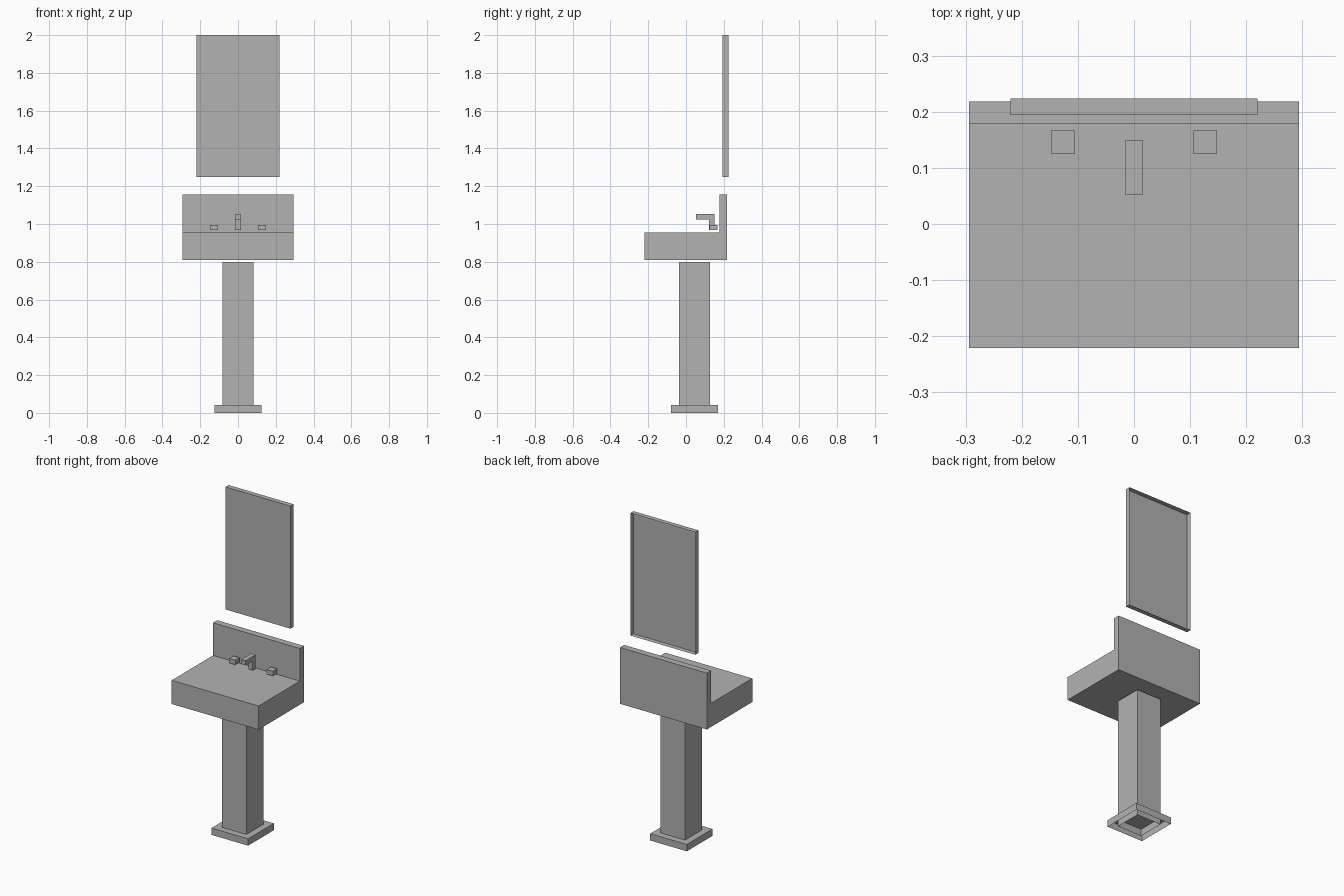
import bpy, bmesh

if "Cube" in bpy.data.objects:
    bpy.data.objects.remove(bpy.data.objects["Cube"])

grey = bpy.data.materials.new("plain grey")
grey.diffuse_color = (0.448, 0.448, 0.448, 1)
grey.use_nodes = True
grey.node_tree.nodes["Principled BSDF"].inputs["Base Color"].default_value = grey.diffuse_color


def finish(name, bm):
    bmesh.ops.recalc_face_normals(bm, faces=bm.faces)
    mesh = bpy.data.meshes.new(name)
    bm.to_mesh(mesh)
    bm.free()
    mesh.materials.append(grey)
    ob = bpy.data.objects.new(name, mesh)
    bpy.context.collection.objects.link(ob)
    return ob


def extrude_profile(name, profile, x0, x1):
    """Extrude a closed (y, z) outline along x."""
    bm = bmesh.new()
    face = bm.faces.new([bm.verts.new((x0, y, z)) for y, z in profile])
    new = bmesh.ops.extrude_face_region(bm, geom=[face])["geom"]
    verts = [v for v in new if isinstance(v, bmesh.types.BMVert)]
    bmesh.ops.translate(bm, verts=verts, vec=(x1 - x0, 0, 0))
    return finish(name, bm)


def box(name, x, y, z, open_side=None):
    """Box from ranges; open_side=(axis, sign) leaves that side open."""
    bm = bmesh.new()
    bmesh.ops.create_cube(bm, size=1)
    if open_side:
        axis, sign = open_side
        gone = [f for f in bm.faces if f.normal[axis] * sign > 0.9]
        bmesh.ops.delete(bm, geom=gone, context='FACES')
    for v in bm.verts:
        for i, (lo, hi) in enumerate((x, y, z)):
            v.co[i] = lo if v.co[i] < 0 else hi
    return finish(name, bm)


# Pedestal: hollow foot and column, both open underneath
box("pedestal_foot", (-0.124, 0.124), (-0.079, 0.169), (0, 0.042), (2, -1))
box("pedestal_column", (-0.083, 0.083), (-0.038, 0.128), (0, 0.80), (2, -1))

# Basin block with upright splashback, one L-shaped profile
extrude_profile("basin", [(-0.221, 0.81), (0.218, 0.81), (0.218, 1.155),
                          (0.178, 1.155), (0.178, 0.955), (-0.221, 0.955)],
                -0.294, 0.294)

# Spout: upright stem with an arm towards the front
extrude_profile("spout", [(0.121, 0.968), (0.150, 0.968), (0.150, 1.053),
                          (0.052, 1.053), (0.052, 1.025), (0.121, 1.025)],
                -0.015, 0.015)

# Tap handles
for side, cx in (("left", -0.127), ("right", 0.127)):
    box("tap_handle_" + side, (cx - 0.021, cx + 0.021), (0.125, 0.167), (0.968, 0.996))

# Mirror: shallow tray open at the back
box("mirror", (-0.22, 0.22), (0.194, 0.224), (1.25, 2.0), (1, 1))
